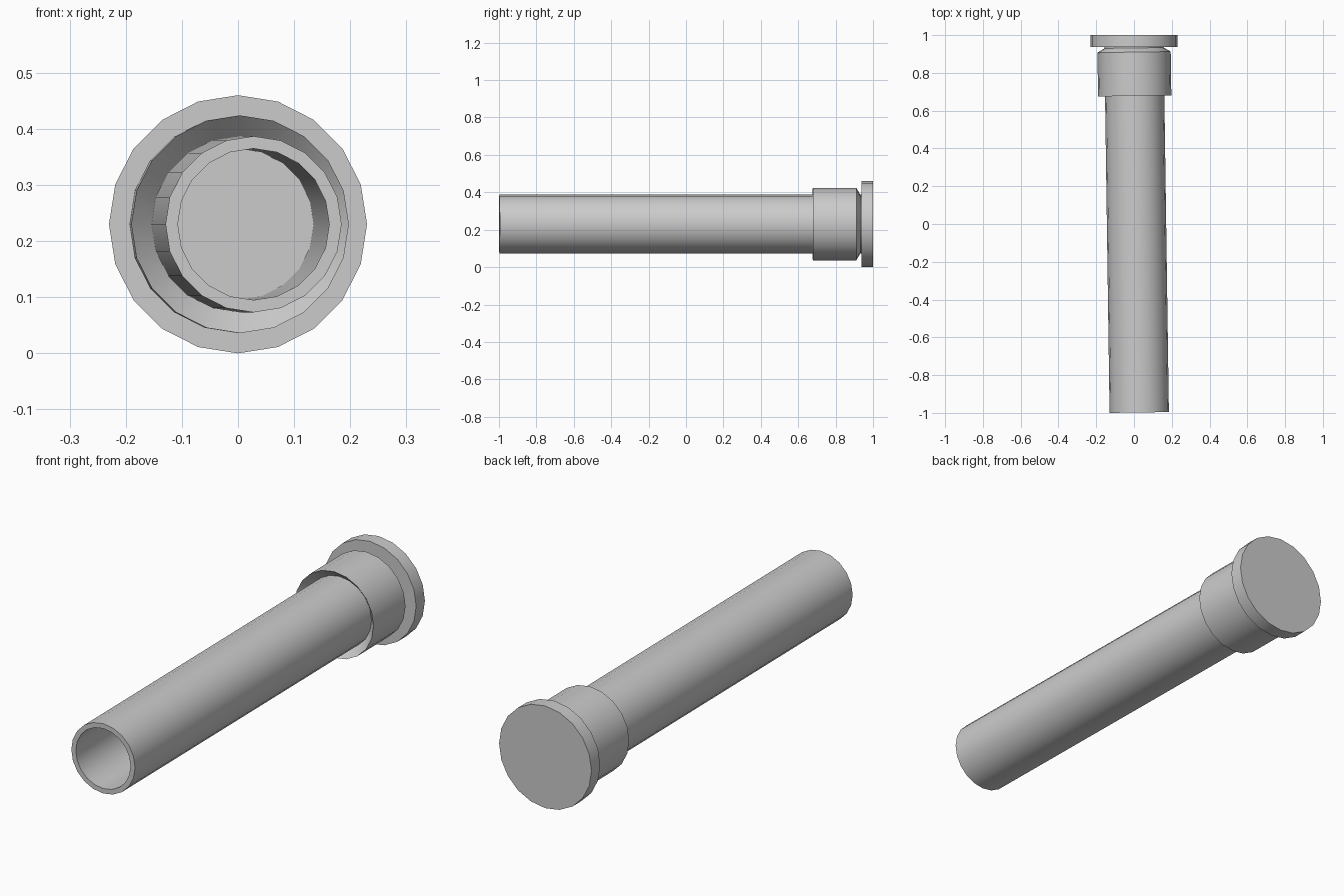
import bpy, bmesh, math

if "Cube" in bpy.data.objects:
    bpy.data.objects.remove(bpy.data.objects["Cube"])

SIDES = 20
CENTRE_Z = 0.23
FLANGE_Y = 0.938


def lathe(name, profile, location, tilt=0.0, cap_ends=False):
    """Revolve (radius, y) points around the y axis."""
    bm = bmesh.new()
    rings = []
    for r, y in profile:
        rings.append([bm.verts.new((r * math.sin(2 * math.pi * i / SIDES), y,
                                    r * math.cos(2 * math.pi * i / SIDES)))
                      for i in range(SIDES)])
    for a, b in zip(rings, rings[1:]):
        for i in range(SIDES):
            j = (i + 1) % SIDES
            bm.faces.new((a[i], a[j], b[j], b[i]))
    if cap_ends:
        bm.faces.new(rings[0])
        bm.faces.new(rings[-1])
        bmesh.ops.recalc_face_normals(bm, faces=bm.faces)
    mesh = bpy.data.meshes.new(name)
    bm.to_mesh(mesh)
    bm.free()
    obj = bpy.data.objects.new(name, mesh)
    bpy.context.collection.objects.link(obj)
    obj.location = location
    obj.rotation_euler.z = tilt
    bpy.ops.object.select_all(action='DESELECT')
    obj.select_set(True)
    bpy.context.view_layer.objects.active = obj
    bpy.ops.object.shade_smooth_by_angle(angle=math.radians(30))
    return obj


# End plate
lathe("end_flange", [(0.23, 0.0), (0.23, 1 - FLANGE_Y)],
      (0, FLANGE_Y, CENTRE_Z), cap_ends=True)

# Hollow tube and its collar, one continuous wall leaning slightly sideways:
# bore, front rim, outer tube, funnel-shaped collar mouth, collar, rear chamfer
lathe("tube_and_collar",
      [(0.135, 0.0), (0.135, -1.936), (0.157, -1.936), (0.157, -0.22),
       (0.194, -0.26), (0.194, -0.028), (0.157, -0.006), (0.157, 0.0)],
      (0, FLANGE_Y, CENTRE_Z), tilt=math.radians(0.82))
